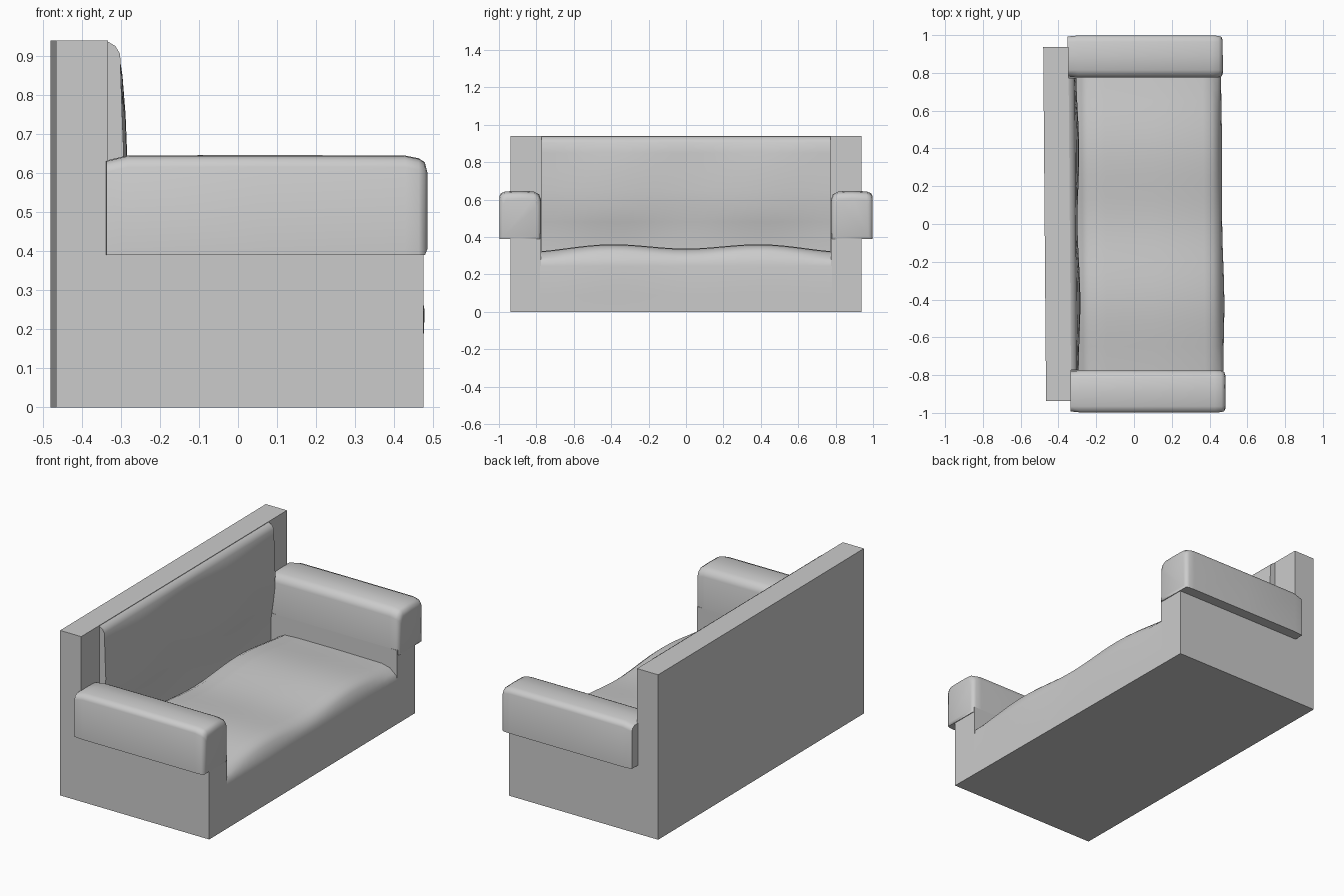
import bpy, bmesh, math

if "Cube" in bpy.data.objects:
    bpy.data.objects.remove(bpy.data.objects["Cube"])


def loft(name, rings, angle=35):
    """Skin a list of closed rings, cap both ends; the whole sofa leans slightly in x."""
    bm = bmesh.new()
    rows = [[bm.verts.new((x - 0.008 * y, y, z)) for x, y, z in r] for r in rings]
    n = len(rows[0])
    for a, b in zip(rows, rows[1:]):
        for i in range(n):
            j = (i + 1) % n
            bm.faces.new((a[i], a[j], b[j], b[i]))
    bm.faces.new(rows[0])
    bm.faces.new(rows[-1])
    bmesh.ops.recalc_face_normals(bm, faces=bm.faces)
    me = bpy.data.meshes.new(name)
    bm.to_mesh(me)
    bm.free()
    ob = bpy.data.objects.new(name, me)
    bpy.context.collection.objects.link(ob)
    bpy.ops.object.select_all(action='DESELECT')
    ob.select_set(True)
    bpy.context.view_layer.objects.active = ob
    bpy.ops.object.shade_smooth_by_angle(angle=math.radians(angle))
    return ob


def box(name, x0, x1, y0, y1, z0, z1):
    rect = [(x0, z0), (x1, z0), (x1, z1), (x0, z1)]
    return loft(name, [[(x, y, z) for x, z in rect] for y in (y0, y1)])


def wave(y):
    """Two soft humps along the sofa, one per seat place."""
    return math.sin(math.pi * y / 0.8) ** 2


ys = [-0.78 + 1.56 * i / 24 for i in range(25)]

# back panel
box("back_panel", -0.473, -0.34, -0.937, 0.937, 0, 0.94)

# seat with rounded front, dipping down behind
seat = []
for y in ys:
    w = wave(y)
    top = 0.335 + 0.024 * w - 0.015 * (abs(y) / 0.78) ** 4
    f = 0.008 * w * (1 if y < 0 else 0.3)
    prof = [(-0.36, 0), (0.467, 0), (0.467, 0.09), (0.467 + f, 0.245),
            (0.462 + f, 0.275), (0.448, top - 0.035), (0.42, top - 0.012),
            (0.37, top), (0.1, top + 0.003), (-0.15, top + 0.002),
            (-0.24, top - 0.002), (-0.275, top - 0.02), (-0.30, top - 0.06),
            (-0.36, top - 0.09)]
    seat.append([(x, y, z) for x, z in prof])
loft("seat", seat, 50)

# back cushion bulging out of the panel
cushion = []
for y in ys:
    b = 0.012 * wave(y) - 0.004
    prof = [(-0.36, 0.25), (-0.325, 0.25), (-0.325, 0.40), (-0.309 + b, 0.48),
            (-0.298 + b, 0.57), (-0.295 + b, 0.65), (-0.299 + b, 0.75),
            (-0.304 + b * 0.6, 0.85), (-0.308, 0.905), (-0.32, 0.925),
            (-0.345, 0.94), (-0.36, 0.94)]
    cushion.append([(x, y * 0.99, z) for x, z in prof])
loft("back_cushion", cushion, 40)

# arms on plain side blocks
for s, side in ((-1, "right"), (1, "left")):
    box(side + "_side_block", -0.36, 0.467, s * 0.775, s * 0.937, 0, 0.42)
    arm = []
    for x, top, bottom, inset in ((-0.345, 0.632, 0.39, 0.006), (-0.29, 0.645, 0.39, 0),
                                  (0.05, 0.646, 0.39, 0), (0.42, 0.645, 0.39, 0),
                                  (0.455, 0.638, 0.39, 0.002), (0.471, 0.628, 0.39, 0.008),
                                  (0.477, 0.605, 0.405, 0.024)):
        prof = [(0.775 + inset, bottom), (0.775 + inset, top - 0.045),
                (0.785 + inset, top - 0.018), (0.815, top - 0.002), (0.89, top),
                (0.965, top - 0.002), (0.99 - inset, top - 0.012),
                (0.998 - inset, top - 0.03), (0.998 - inset, bottom)]
        arm.append([(x, s * y, z) for y, z in prof])
    loft(side + "_arm", arm, 50)
